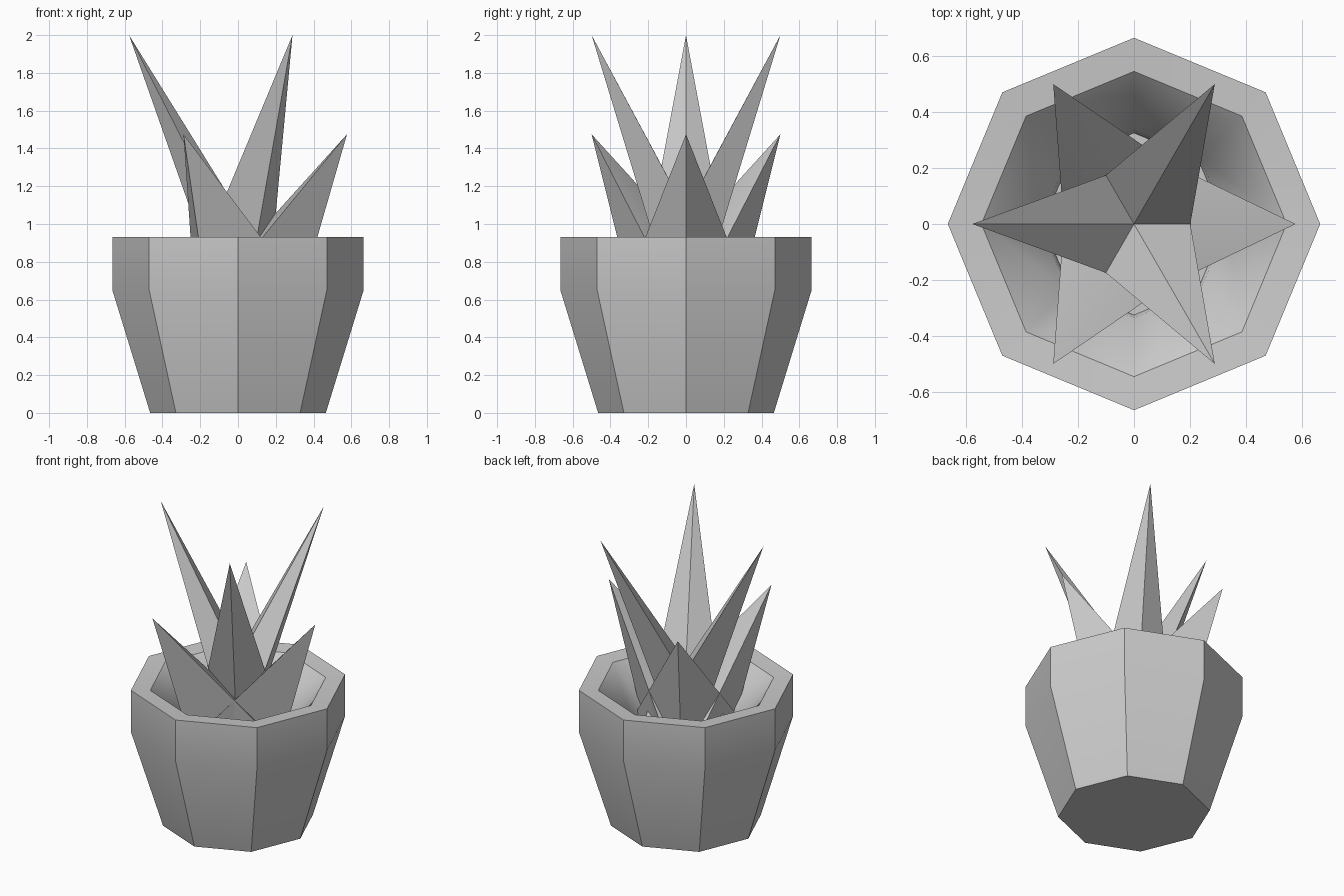
import bpy, bmesh, math
from mathutils import Vector

if "Cube" in bpy.data.objects:
    bpy.data.objects.remove(bpy.data.objects["Cube"])


def finish(name, bm):
    bmesh.ops.recalc_face_normals(bm, faces=bm.faces)
    mesh = bpy.data.meshes.new(name)
    bm.to_mesh(mesh)
    bm.free()
    ob = bpy.data.objects.new(name, mesh)
    bpy.context.collection.objects.link(ob)
    bpy.ops.object.select_all(action='DESELECT')
    ob.select_set(True)
    bpy.context.view_layer.objects.active = ob
    bpy.ops.object.shade_smooth_by_angle(angle=math.radians(40))
    return ob


def lathe(name, profile, sides):
    """Stack of rings closed at both ends."""
    bm = bmesh.new()
    rings = [[bm.verts.new((r * math.cos(math.tau * i / sides),
                            r * math.sin(math.tau * i / sides), z))
              for i in range(sides)] for r, z in profile]
    for a, b in zip(rings, rings[1:]):
        for i in range(sides):
            j = (i + 1) % sides
            bm.faces.new((a[i], a[j], b[j], b[i]))
    bm.faces.new(rings[0])
    bm.faces.new(rings[-1])
    return finish(name, bm)


def leaf(name, angle, tip, section, z_section=0.93, z_base=0.66):
    """Four-sided spike: section at z_section is extended down to z_base."""
    bm = bmesh.new()
    top = Vector(tip)
    k = (top.z - z_base) / (top.z - z_section)
    base = [bm.verts.new(top + (Vector((x, y, z_section)) - top) * k)
            for x, y in section]
    apex = bm.verts.new(top)
    for i in range(4):
        bm.faces.new((base[i], base[(i + 1) % 4], apex))
    bm.faces.new(base)
    ob = finish(name, bm)
    ob.rotation_euler.z = math.radians(angle)
    return ob


# Octagonal pot with narrow rim and sloping inside
lathe("pot", [(0.465, 0), (0.665, 0.65), (0.665, 0.93), (0.545, 0.92),
              (0.335, 0.71), (0.325, 0.66)], 8)

# Alternating tall and short leaves (outer ridge, side, inner ridge, side)
tall = [(0.20, 0), (0.03, 0.20), (-0.087, 0), (0.03, -0.20)]
short = [(0.42, 0), (0.13, 0.215), (0.085, 0), (0.13, -0.215)]
for i in range(3):
    leaf(f"tall_leaf_{i + 1}", 60 + 120 * i, (0.577, 0, 2.0), tall)
    leaf(f"short_leaf_{i + 1}", 120 * i, (0.577, 0, 1.475), short)
